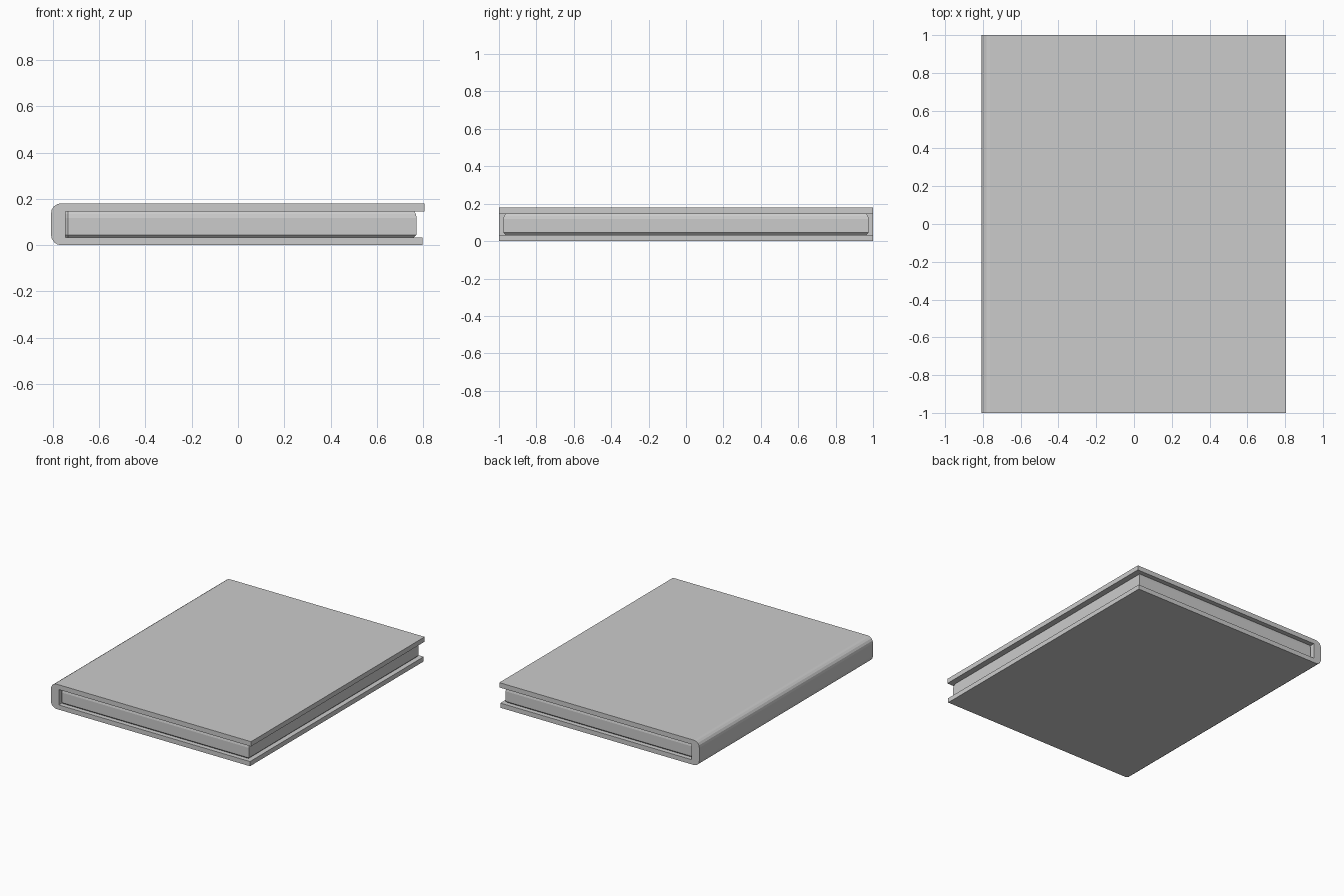
import bpy, bmesh, math

if "Cube" in bpy.data.objects:
    bpy.data.objects.remove(bpy.data.objects["Cube"])


def make_object(name, bm):
    bmesh.ops.recalc_face_normals(bm, faces=bm.faces)
    mesh = bpy.data.meshes.new(name)
    bm.to_mesh(mesh)
    bm.free()
    obj = bpy.data.objects.new(name, mesh)
    bpy.context.collection.objects.link(obj)
    return obj


def loft(name, rings):
    """Skin closed rings of equal point count and cap both ends."""
    bm = bmesh.new()
    loops = [[bm.verts.new(p) for p in ring] for ring in rings]
    n = len(loops[0])
    for a, b in zip(loops, loops[1:]):
        for i in range(n):
            j = (i + 1) % n
            bm.faces.new((a[i], a[j], b[j], b[i]))
    bm.faces.new(loops[0][::-1])
    bm.faces.new(loops[-1])
    return make_object(name, bm)


def arc(cx, cz, r, start, end, steps=4):
    angles = [math.radians(start + (end - start) * i / steps) for i in range(steps + 1)]
    return [(cx + r * math.cos(a), cz + r * math.sin(a)) for a in angles]


# Cover: C-shaped profile with a rounded spine, swept along y
LEFT, TOP, R = -0.808, 0.181, 0.045
profile = [(0.797, 0.0), (0.797, 0.034), (-0.745, 0.034),
           (-0.745, 0.146), (0.805, 0.146), (0.805, TOP)]
profile += arc(LEFT + R, TOP - R, R, 90, 180)
profile += arc(LEFT + R, R, R, 180, 270)
loft("book_cover", [[(x, y, z) for x, z in profile] for y in (-1.0, 1.0)])


# Page block: inset from the cover, edges eased at top and bottom
def page_ring(z, inset):
    x0, x1, y, c = -0.745, 0.772 - inset, 0.977 - inset, 0.01
    return [(x0, -y + c, z), (x0 + c, -y, z), (x1, -y, z),
            (x1, y, z), (x0 + c, y, z), (x0, y - c, z)]


loft("page_block", [page_ring(z, i) for z, i in
                    ((0.033, 0.012), (0.045, 0.0), (0.118, 0.0),
                     (0.135, 0.004), (0.147, 0.012))])
